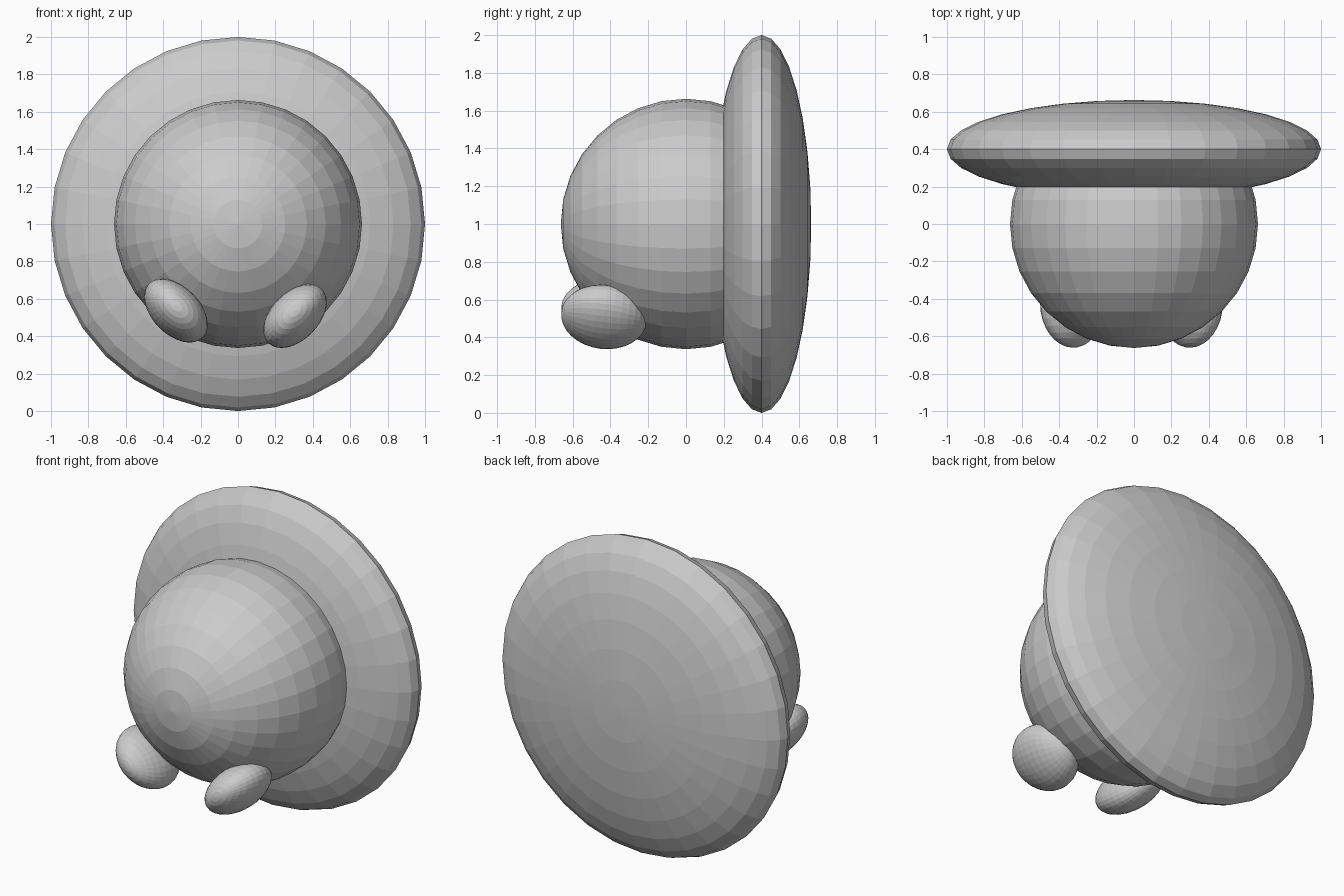
import bpy, bmesh
from math import radians
from mathutils import Matrix

if "Cube" in bpy.data.objects:
    bpy.data.objects.remove(bpy.data.objects["Cube"])


def ellipsoid(name, centre, radii, tilt=0.0, pitch=0.0):
    """Flat-faced UV ellipsoid with its pole along y, then rolled and pitched."""
    bm = bmesh.new()
    bmesh.ops.create_uvsphere(bm, u_segments=32, v_segments=16, radius=1)
    bm.transform(
        Matrix.Translation(centre)
        @ Matrix.Rotation(radians(pitch), 4, 'X')
        @ Matrix.Rotation(radians(tilt), 4, 'Y')
        @ Matrix.Diagonal((*radii, 1))
        @ Matrix.Rotation(radians(90), 4, 'X'))
    mesh = bpy.data.meshes.new(name)
    bm.to_mesh(mesh)
    bm.free()
    obj = bpy.data.objects.new(name, mesh)
    bpy.context.collection.objects.link(obj)
    return obj


# Round body
ellipsoid("body", (0, 0, 1), (0.663, 0.663, 0.663))

# Wide flattened disc at the back
ellipsoid("back_disc", (0, 0.4, 1), (1, 0.263, 1))

# Two splayed feet, the left one sitting slightly higher
for name, x, z, tilt in (("right_foot", 0.305, 0.508, 45),
                         ("left_foot", -0.332, 0.537, -45)):
    ellipsoid(name, (x, -0.434, z), (0.127, 0.228, 0.204), tilt, -7)
